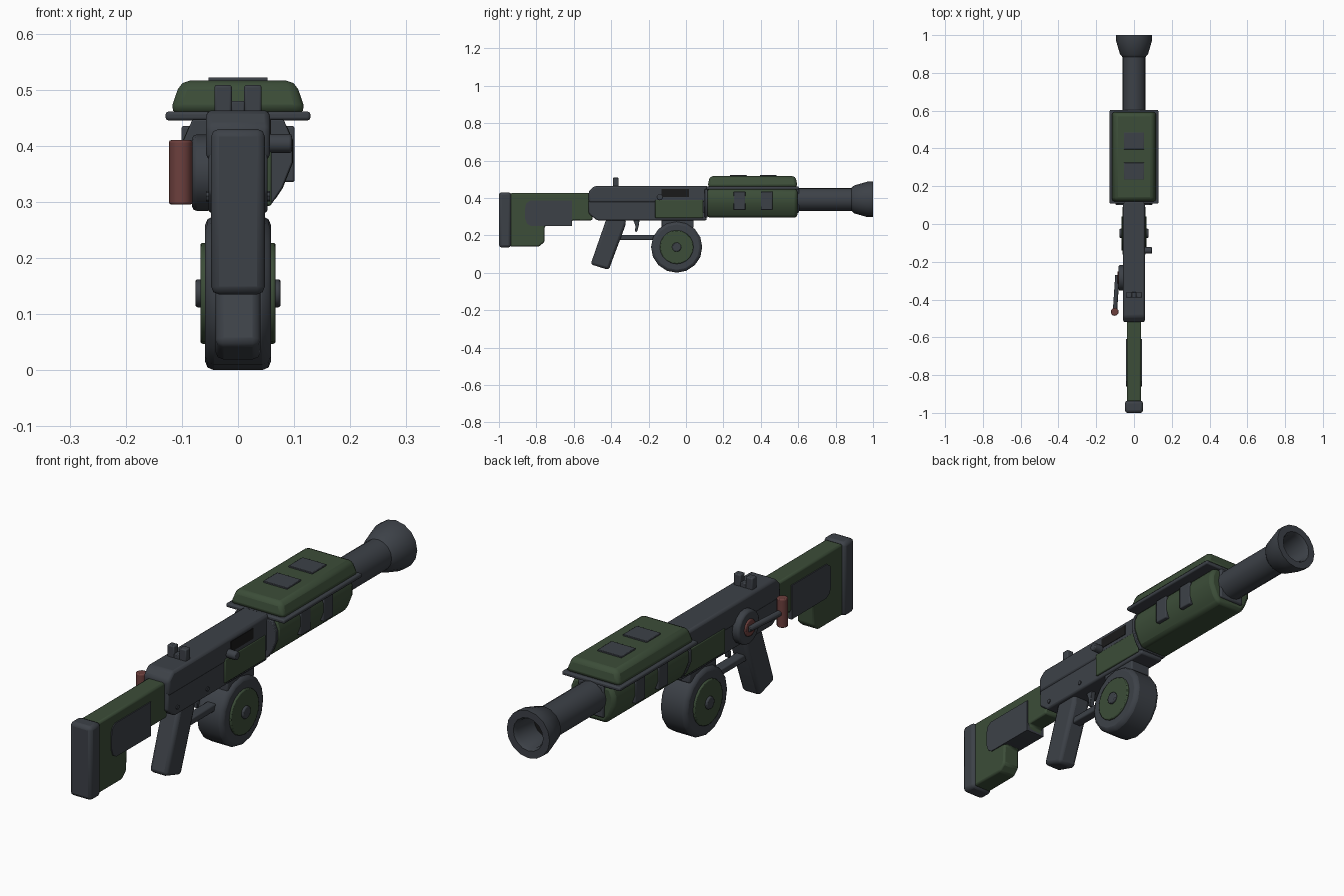
import bpy, bmesh, math
from mathutils import Matrix, Vector

cube = bpy.data.objects.get("Cube")
if cube:
    bpy.data.objects.remove(cube, do_unlink=True)


def material(name, r, g, b):
    m = bpy.data.materials.new(name)
    m.use_nodes = True
    m.diffuse_color = (r, g, b, 1)
    bsdf = m.node_tree.nodes["Principled BSDF"]
    bsdf.inputs["Base Color"].default_value = (r, g, b, 1)
    bsdf.inputs["Roughness"].default_value = 0.7
    return m


GREEN = material("olive green", 0.045, 0.075, 0.04)
GREY = material("gunmetal grey", 0.046, 0.053, 0.064)
RED = material("dull red", 0.15, 0.05, 0.046)
BLACK = material("black", 0.01, 0.01, 0.01)


def finish(name, bm, mat, bevel=0.0, segments=2):
    """Turn a bmesh into a softly bevelled object."""
    bmesh.ops.recalc_face_normals(bm, faces=bm.faces)
    mesh = bpy.data.meshes.new(name)
    bm.to_mesh(mesh)
    bm.free()
    mesh.materials.append(mat)
    ob = bpy.data.objects.new(name, mesh)
    bpy.context.collection.objects.link(ob)
    if bevel:
        mod = ob.modifiers.new("Bevel", "BEVEL")
        mod.width, mod.segments = bevel, segments
        mod.limit_method = "ANGLE"
        mod.angle_limit = math.radians(35)
    bpy.ops.object.select_all(action="DESELECT")
    ob.select_set(True)
    bpy.context.view_layer.objects.active = ob
    bpy.ops.object.shade_smooth_by_angle(angle=math.radians(35))
    return ob


def box(name, x, y, z, mat, bevel=0.005, taper=None):
    """Box from (min, max) ranges; taper insets the top in x and y."""
    bm = bmesh.new()
    bmesh.ops.create_cube(bm, size=1)
    for v in bm.verts:
        top = v.co.z > 0
        v.co = Vector([a + (b - a) * (c + 0.5) for (a, b), c in zip((x, y, z), v.co)])
        if taper and top:
            v.co.x -= math.copysign(taper[0], v.co.x - sum(x) / 2)
            v.co.y -= math.copysign(taper[1], v.co.y - sum(y) / 2)
    return finish(name, bm, mat, bevel)


def extrude(name, points, axis, lo, hi, mat, bevel=0.005):
    """Extrude a yz outline along x, or an xz outline along y."""
    bm = bmesh.new()
    place = (lambda p, t: (t, p[0], p[1])) if axis == "x" else (lambda p, t: (p[0], t, p[1]))
    face = bm.faces.new([bm.verts.new(place(p, lo)) for p in points])
    new = bmesh.ops.extrude_face_region(bm, geom=[face])["geom"]
    shift = Vector(place((0, 0), hi - lo))
    bmesh.ops.translate(bm, vec=shift, verts=[g for g in new if isinstance(g, bmesh.types.BMVert)])
    return finish(name, bm, mat, bevel)


def rod(name, start, end, radius, mat, sides=16, bevel=0.004):
    bm = bmesh.new()
    a, b = Vector(start), Vector(end)
    turn = (b - a).to_track_quat("Z", "Y").to_matrix().to_4x4()
    bmesh.ops.create_cone(bm, cap_ends=True, segments=sides, radius1=radius, radius2=radius,
                          depth=(b - a).length, matrix=Matrix.Translation((a + b) / 2) @ turn)
    return finish(name, bm, mat, bevel)


# Shoulder stock
box("butt_pad", (-0.048, 0.048), (-1, -0.935), (0.135, 0.43), GREY, 0.014)
extrude("stock", [(-0.94, 0.14), (-0.785, 0.14), (-0.757, 0.165), (-0.755, 0.25), (-0.61, 0.25),
                  (-0.61, 0.28), (-0.5, 0.28), (-0.5, 0.425), (-0.94, 0.425)],
        "x", -0.038, 0.038, GREEN, 0.008)
extrude("stock_cheek_plate", [(-0.83, 0.25), (-0.61, 0.249), (-0.61, 0.385), (-0.835, 0.385),
                              (-0.855, 0.37), (-0.86, 0.345), (-0.86, 0.29), (-0.85, 0.262)],
        "x", -0.042, 0.042, GREY, 0)

# Receiver
extrude("lower_receiver", [(-0.52, 0.315), (-0.475, 0.28), (0.11, 0.28), (0.11, 0.39), (-0.52, 0.39)],
        "x", -0.053, 0.053, GREY, 0.007)
extrude("upper_receiver", [(-0.52, 0.375), (0.12, 0.375), (0.12, 0.463), (-0.49, 0.463), (-0.52, 0.435)],
        "x", -0.057, 0.057, GREY, 0.01)
box("ejection_port", (0.05, 0.059), (-0.13, 0.015), (0.405, 0.447), BLACK, 0)
rod("bolt_handle", (0.04, -0.14, 0.404), (0.096, -0.14, 0.404), 0.017, GREY, 12)
for side, label in ((1, "left"), (-1, "right")):
    box(label + "_receiver_panel", tuple(sorted((side * 0.04, side * 0.06))),
        (-0.165, 0.092), (0.293, 0.39), GREEN, 0.004)
    for y in (-0.46, -0.27):
        rod(label + "_receiver_pin", (side * 0.045, y, 0.31), (side * 0.057, y, 0.31), 0.009, GREY, 8, 0)
    # Magazine side plate and hub
    rod(label + "_drum_plate", (side * 0.04, -0.05, 0.137), (side * 0.067, -0.05, 0.137), 0.09, GREEN, 20)
    rod(label + "_drum_hub", (side * 0.06, -0.05, 0.137), (side * 0.076, -0.05, 0.137), 0.025, GREY, 12)
    # Sight post
    box(label + "_sight_post", tuple(sorted((side * 0.011, side * 0.042))),
        (-0.39, -0.36), (0.455, 0.508), GREY, 0.004)
box("sight_base", (-0.012, 0.012), (-0.39, -0.36), (0.455, 0.48), GREY, 0.003)

# Drum magazine
rod("drum_magazine", (-0.059, -0.05, 0.137), (0.059, -0.05, 0.137), 0.137, GREY, 16, 0.016)
box("magazine_well", (-0.045, 0.045), (-0.13, 0.04), (0.24, 0.285), GREY, 0.005)

# Grip and trigger
extrude("pistol_grip", [(-0.425, 0.29), (-0.32, 0.29), (-0.325, 0.25), (-0.413, 0.015), (-0.51, 0.045)],
        "x", -0.04, 0.04, GREY, 0.014)
box("trigger_guard", (-0.02, 0.02), (-0.37, -0.16), (0.175, 0.202), GREY, 0.005)
extrude("trigger", [(-0.283, 0.285), (-0.248, 0.285), (-0.253, 0.25), (-0.262, 0.218), (-0.273, 0.222),
                    (-0.27, 0.25)], "x", -0.01, 0.01, GREY, 0.002)

# Side crank
rod("crank_disc", (-0.045, -0.285, 0.352), (-0.082, -0.285, 0.352), 0.068, GREY, 16, 0.008)
rod("crank_hub", (-0.07, -0.285, 0.352), (-0.088, -0.285, 0.352), 0.034, RED, 16)
rod("crank_arm", (-0.088, -0.27, 0.352), (-0.101, -0.465, 0.352), 0.012, GREY, 10, 0.002)
rod("crank_handle", (-0.102, -0.465, 0.295), (-0.102, -0.465, 0.41), 0.021, RED, 12)

# Handguard with its frame, side vents and top cover
section = [(0.06, 0.295), (0.08, 0.325), (0.098, 0.37), (0.098, 0.41), (0.082, 0.447)]
section += [(-x, z) for x, z in reversed(section)]
extrude("handguard", section, "y", 0.113, 0.595, GREEN, 0.014)
extrude("handguard_rear_plate", [(x * 0.99, z) for x, z in section], "y", 0.1, 0.116, GREY, 0.003)
box("handguard_frame", (-0.056, 0.056), (0.09, 0.604), (0.32, 0.45), GREY, 0.006)
box("cover_flange", (-0.129, 0.129), (0.108, 0.603), (0.445, 0.461), GREY, 0.005)
box("top_cover", (-0.122, 0.122), (0.115, 0.597), (0.458, 0.516), GREEN, 0.016, (0.02, 0.012))
for y in (0.235, 0.395):
    box("cover_plate", (-0.053, 0.053), (y, y + 0.09), (0.51, 0.522), GREY, 0.002)
for y in (0.255, 0.4):
    for side in (-1, 1):
        box("handguard_vent", tuple(sorted((side * 0.08, side * 0.101))),
            (y, y + 0.062), (0.335, 0.435), GREY, 0.004)

# Barrel and flared muzzle, turned around the y axis
outline = [(0, 0.55), (0.062, 0.55), (0.062, 0.885), (0.074, 0.898), (0.095, 0.97), (0.095, 1.0),
           (0.066, 1.0), (0.058, 0.985), (0.058, 0.88), (0, 0.88)]
bm = bmesh.new()
verts = [bm.verts.new((r, y, 0)) for r, y in outline]
edges = [bm.edges.new(pair) for pair in zip(verts, verts[1:])]
bmesh.ops.spin(bm, geom=verts + edges, cent=(0, 0, 0), axis=(0, 1, 0), angle=math.tau, steps=16)
bmesh.ops.remove_doubles(bm, verts=bm.verts, dist=0.0005)
bmesh.ops.translate(bm, vec=(0, 0, 0.392), verts=bm.verts)
barrel = finish("barrel", bm, GREY)
barrel.data.materials.append(BLACK)
for face in barrel.data.polygons:
    c = face.center
    if 0.87 < c.y < 0.89 and math.hypot(c.x, c.z - 0.392) < 0.05:
        face.material_index = 1
